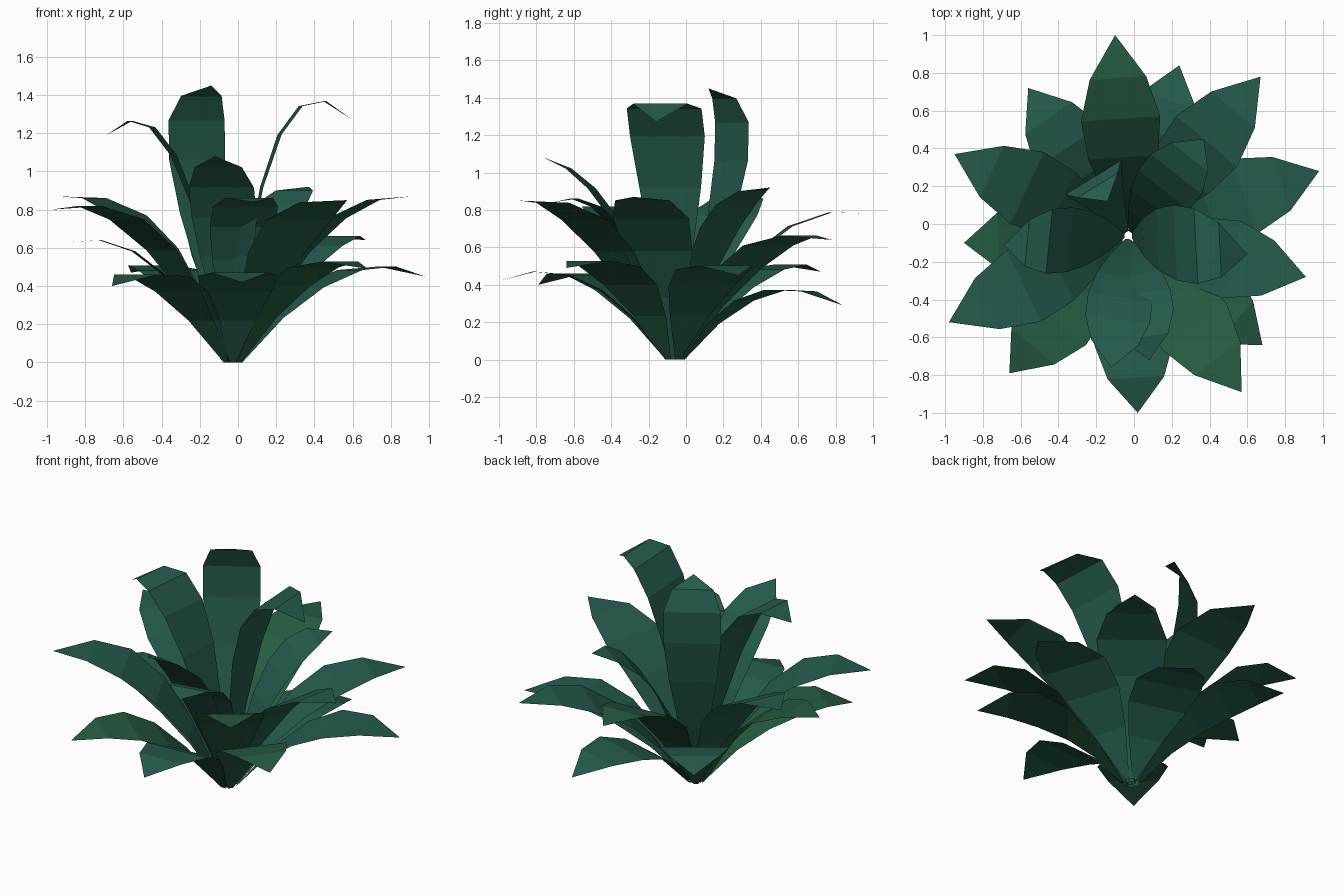
import bpy
from math import radians
from mathutils import Matrix, Vector

if "Cube" in bpy.data.objects:
    bpy.data.objects.remove(bpy.data.objects["Cube"])


def material(name, rgb):
    m = bpy.data.materials.new(name)
    m.diffuse_color = (*rgb, 1)
    m.use_nodes = True
    m.node_tree.nodes["Principled BSDF"].inputs["Base Color"].default_value = m.diffuse_color
    return m


TEAL = material("teal_leaf", (0.018, 0.105, 0.075))
GREEN = material("green_leaf", (0.018, 0.105, 0.052))

BASE = Vector((-0.03, -0.06, 0.0))
# Half widths from the root to the last section before the tip
BROAD = (0.015, 0.11, 0.185, 0.21, 0.15)
TALL = (0.015, 0.10, 0.165, 0.20, 0.20, 0.145)
SLIM = tuple(w * 0.86 for w in TALL)


def leaf(name, tip, bend, height, mat, widths, root_radius, twist=0):
    """Arching leaf blade: quadratic arc from the root to a pointed tip."""
    steps = len(widths)
    tip = Vector(tip)
    flat = Vector((tip.x - BASE.x, tip.y - BASE.y, 0))
    out = flat.normalized()
    side = Matrix.Rotation(radians(twist), 3, 'Z') @ Vector((-out.y, out.x, 0))
    root = BASE + out * root_radius
    ctrl = BASE + flat * bend + Vector((0, 0, height))

    def arc(t):
        return root * (1 - t) ** 2 + ctrl * (2 * t * (1 - t)) + tip * t * t

    verts = []
    for i, w in enumerate(widths):
        c = arc(i / steps)
        verts += [c - side * w, c, c + side * w]
    verts.append(tip)
    faces = []
    for i in range(steps - 1):
        for a in (i * 3, i * 3 + 1):
            faces.append((a + 3, a + 4, a + 1, a))
    last, end = (steps - 1) * 3, len(verts) - 1
    faces += [(end, last + 1, last), (end, last + 2, last + 1)]
    mesh = bpy.data.meshes.new(name)
    mesh.from_pydata([tuple(v) for v in verts], [], faces)
    mesh.materials.append(mat)
    bpy.context.collection.objects.link(bpy.data.objects.new(name, mesh))


# Low, spreading leaves: tip, bend position, arch height, colour, widths, root
LOWER = [
    ((0.24, 0.84, 0.29), 0.48, 0.56, TEAL, BROAD, 0.05),
    ((0.98, 0.28, 0.45), 0.50, 0.67, TEAL, BROAD, 0.05),
    ((0.68, -0.64, 0.49), 0.48, 0.67, GREEN, BROAD, 0.05),
    ((0.02, -1.00, 0.42), 0.50, 0.63, TEAL, BROAD, 0.05),
    ((-0.66, -0.79, 0.40), 0.50, 0.64, GREEN, BROAD, 0.05),
    ((-0.56, 0.72, 0.47), 0.48, 0.65, TEAL, BROAD, 0.05),
    ((-0.90, -0.10, 0.63), 0.47, 0.74, GREEN, BROAD, 0.05),
    ((0.67, 0.78, 0.64), 0.47, 0.79, TEAL, BROAD, 0.05),
]
# Middle ring
MIDDLE = [
    ((-0.10, 1.00, 0.78), 0.45, 0.90, GREEN, BROAD, 0.04),
    ((0.91, -0.28, 0.87), 0.45, 0.92, TEAL, BROAD, 0.04),
    ((0.57, -0.89, 0.85), 0.45, 0.92, GREEN, BROAD, 0.04),
    ((-0.98, -0.52, 0.80), 0.45, 0.96, TEAL, BROAD, 0.04),
    ((-0.95, 0.37, 0.87), 0.45, 0.95, TEAL, BROAD, 0.04),
    ((0.08, -0.72, 0.84), 0.42, 1.00, TEAL, SLIM, 0.03),
]
# Upright heart leaves, some slightly twisted
UPPER = [
    ((0.60, -0.16, 1.27), 0.27, 1.75, TEAL, TALL, 0.02, 12),
    ((-0.69, -0.11, 1.19), 0.42, 1.58, TEAL, SLIM, 0.02, -10),
    ((-0.12, -0.76, 1.08), 0.42, 0.98, TEAL, SLIM, 0.02),
    ((0.37, 0.45, 0.92), 0.42, 0.94, TEAL, SLIM, 0.02),
    ((-0.14, 0.12, 1.45), 2.80, 1.40, TEAL, SLIM, 0.02),
]

for ring, leaves in (("lower", LOWER), ("middle", MIDDLE), ("upper", UPPER)):
    for n, spec in enumerate(leaves, 1):
        leaf(f"{ring}_leaf_{n}", *spec)
